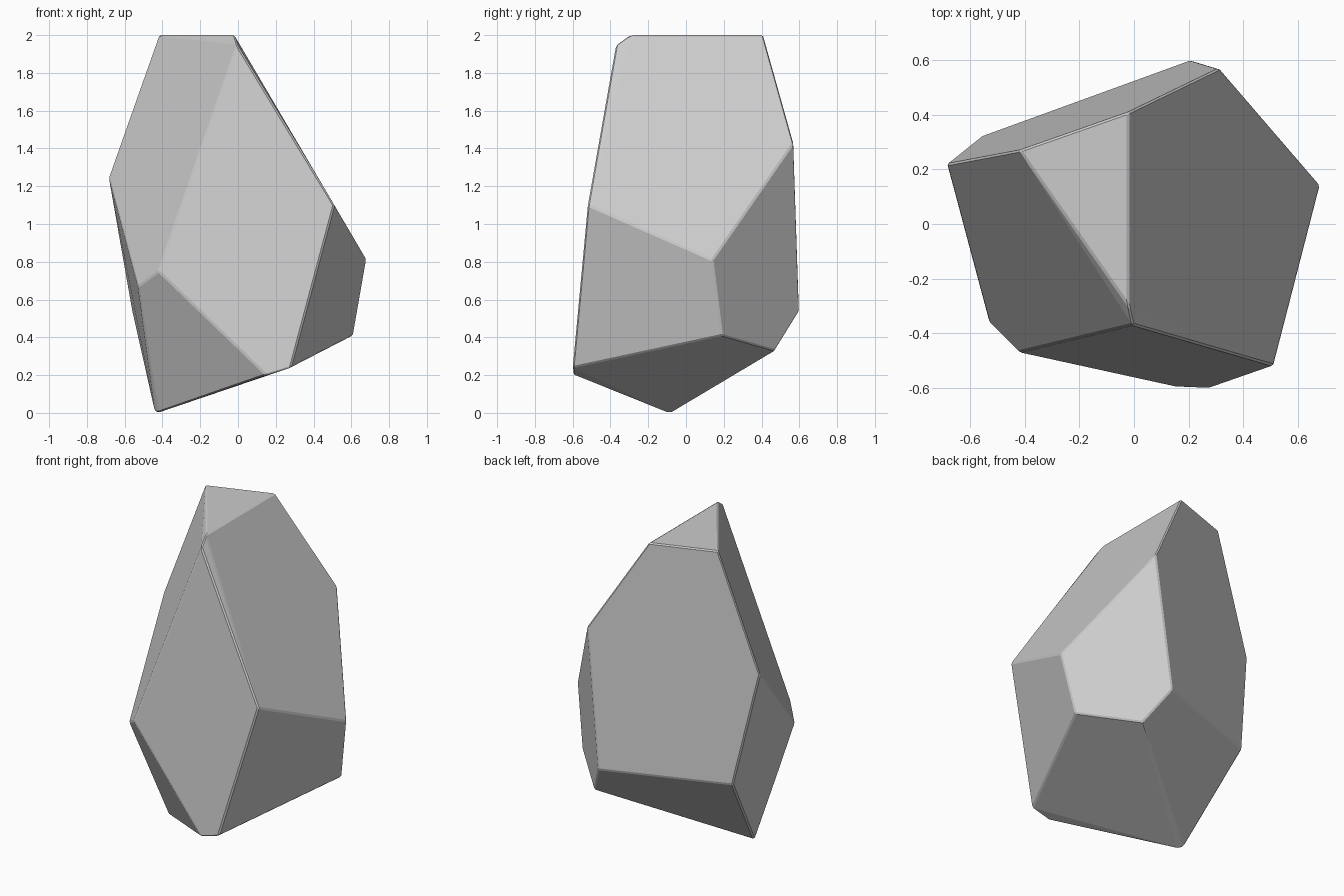
import bpy, bmesh, math

if "Cube" in bpy.data.objects:
    bpy.data.objects.remove(bpy.data.objects["Cube"])

# Corner points of the faceted boulder
corners = [
    # flat top and chipped tip
    (-0.42, 0.27, 2.0), (-0.02, 0.41, 2.0), (-0.02, -0.30, 2.0), (-0.005, -0.37, 1.95),
    # upper and middle ring
    (0.31, 0.57, 1.43), (-0.685, 0.22, 1.25), (0.51, -0.52, 1.10), (0.68, 0.14, 0.81),
    (-0.42, -0.47, 0.75), (-0.53, -0.36, 0.67),
    # lower ring
    (-0.56, 0.32, 0.54), (0.21, 0.60, 0.54), (0.61, 0.19, 0.41), (0.33, 0.47, 0.33),
    (0.28, -0.60, 0.24), (0.15, -0.595, 0.20),
    # foot
    (-0.44, -0.07, 0.005), (-0.425, -0.10, 0.0),
]

# Wrap the corners and merge nearly coplanar triangles into flat facets
bm = bmesh.new()
for c in corners:
    bm.verts.new(c)
bmesh.ops.convex_hull(bm, input=bm.verts[:])
bmesh.ops.dissolve_limit(bm, angle_limit=math.radians(4),
                         verts=bm.verts[:], edges=bm.edges[:])
bmesh.ops.recalc_face_normals(bm, faces=bm.faces[:])
mesh = bpy.data.meshes.new("boulder")
bm.to_mesh(mesh)
bm.free()

boulder = bpy.data.objects.new("boulder", mesh)
bpy.context.collection.objects.link(boulder)

# Slightly worn edges
bevel = boulder.modifiers.new("worn_edges", 'BEVEL')
bevel.width = 0.008
bevel.segments = 1
bevel.limit_method = 'ANGLE'
bevel.angle_limit = math.radians(12)
